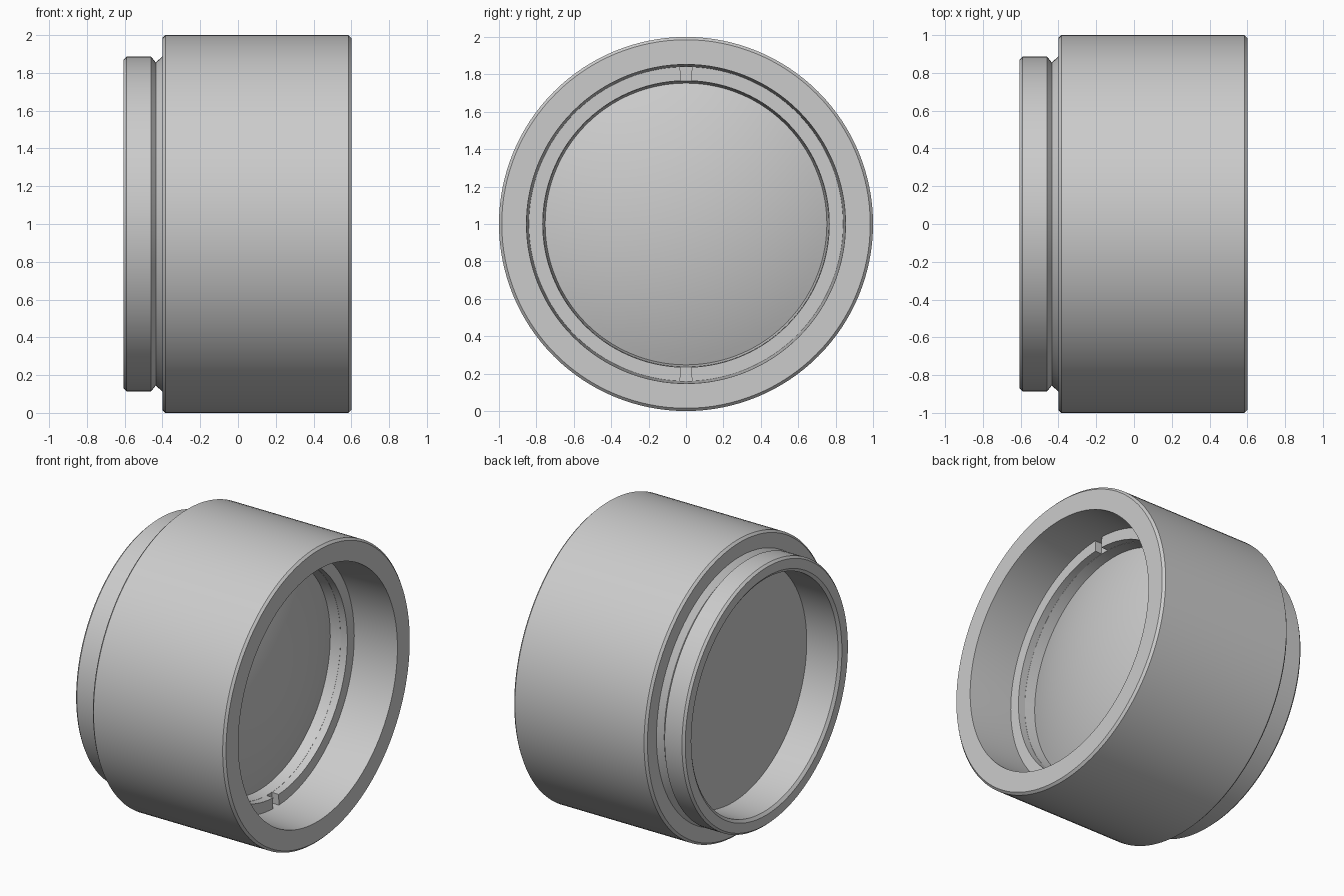
import bpy, bmesh, math

cube = bpy.data.objects.get("Cube")
if cube:
    bpy.data.objects.remove(cube, do_unlink=True)

grey = bpy.data.materials.new("light grey")
grey.use_nodes = True
colour = (0.6, 0.6, 0.6, 1.0)
grey.diffuse_color = colour
grey.node_tree.nodes["Principled BSDF"].inputs["Base Color"].default_value = colour


def revolve(name, profile, arcs=None, steps=128):
    """Sweep a closed (x, radius) loop about the x axis, fully or over capped arcs."""
    bm = bmesh.new()
    n = len(profile)
    for start, end in arcs or [(0.0, 2 * math.pi)]:
        rings = []
        for i in range(steps + (1 if arcs else 0)):
            a = start + (end - start) * i / steps
            rings.append([bm.verts.new((x, r * math.sin(a), 1 + r * math.cos(a)))
                          for x, r in profile])
        for i in range(steps):
            p, q = rings[i], rings[(i + 1) % len(rings)]
            for j in range(n):
                k = (j + 1) % n
                if profile[j][1] == 0 and profile[k][1] == 0:
                    continue
                bm.faces.new((p[j], p[k], q[k], q[j]))
        if arcs:
            bm.faces.new(rings[0])
            bm.faces.new(rings[-1])
    bmesh.ops.remove_doubles(bm, verts=bm.verts, dist=1e-5)
    bmesh.ops.recalc_face_normals(bm, faces=bm.faces)
    mesh = bpy.data.meshes.new(name)
    bm.to_mesh(mesh)
    bm.free()
    obj = bpy.data.objects.new(name, mesh)
    mesh.materials.append(grey)
    bpy.context.collection.objects.link(obj)
    bpy.ops.object.select_all(action="DESELECT")
    obj.select_set(True)
    bpy.context.view_layer.objects.active = obj
    bpy.ops.object.shade_smooth_by_angle(angle=math.radians(20))
    return obj


# Tube with chamfered rims, relief groove, rear collar and stepped bore
revolve("housing", [
    (0.60, 0.985), (0.585, 1.0), (-0.385, 1.0), (-0.40, 0.985),
    (-0.40, 0.888), (-0.435, 0.855), (-0.46, 0.886), (-0.59, 0.886),
    (-0.605, 0.872), (-0.605, 0.808), (-0.59, 0.788), (-0.345, 0.788),
    (-0.345, 0.77), (0.18, 0.77), (0.18, 0.84), (0.285, 0.84), (0.60, 0.853)])

# Retaining ring: full base plus a front layer split by two spanner slots
revolve("retaining_ring", [(0.16, 0.845), (0.235, 0.845), (0.235, 0.764), (0.16, 0.752)])
gap = 0.03 / 0.8
revolve("slotted_ring_front",
        [(0.225, 0.846), (0.285, 0.846), (0.285, 0.766), (0.225, 0.765)],
        arcs=[(gap, math.pi - gap), (math.pi + gap, 2 * math.pi - gap)], steps=64)

# Lens: flat rear face, domed front face
edge_x, edge_r, sag = 0.165, 0.755, 0.145
radius = (edge_r ** 2 + sag ** 2) / (2 * sag)
half = math.asin(edge_r / radius)
dome = [(edge_x + sag - radius + radius * math.cos(half * i / 16),
         radius * math.sin(half * i / 16)) for i in range(17)]
revolve("lens", dome + [(-0.34, 0.755), (-0.34, 0.80), (-0.355, 0.80), (-0.355, 0.0)])
